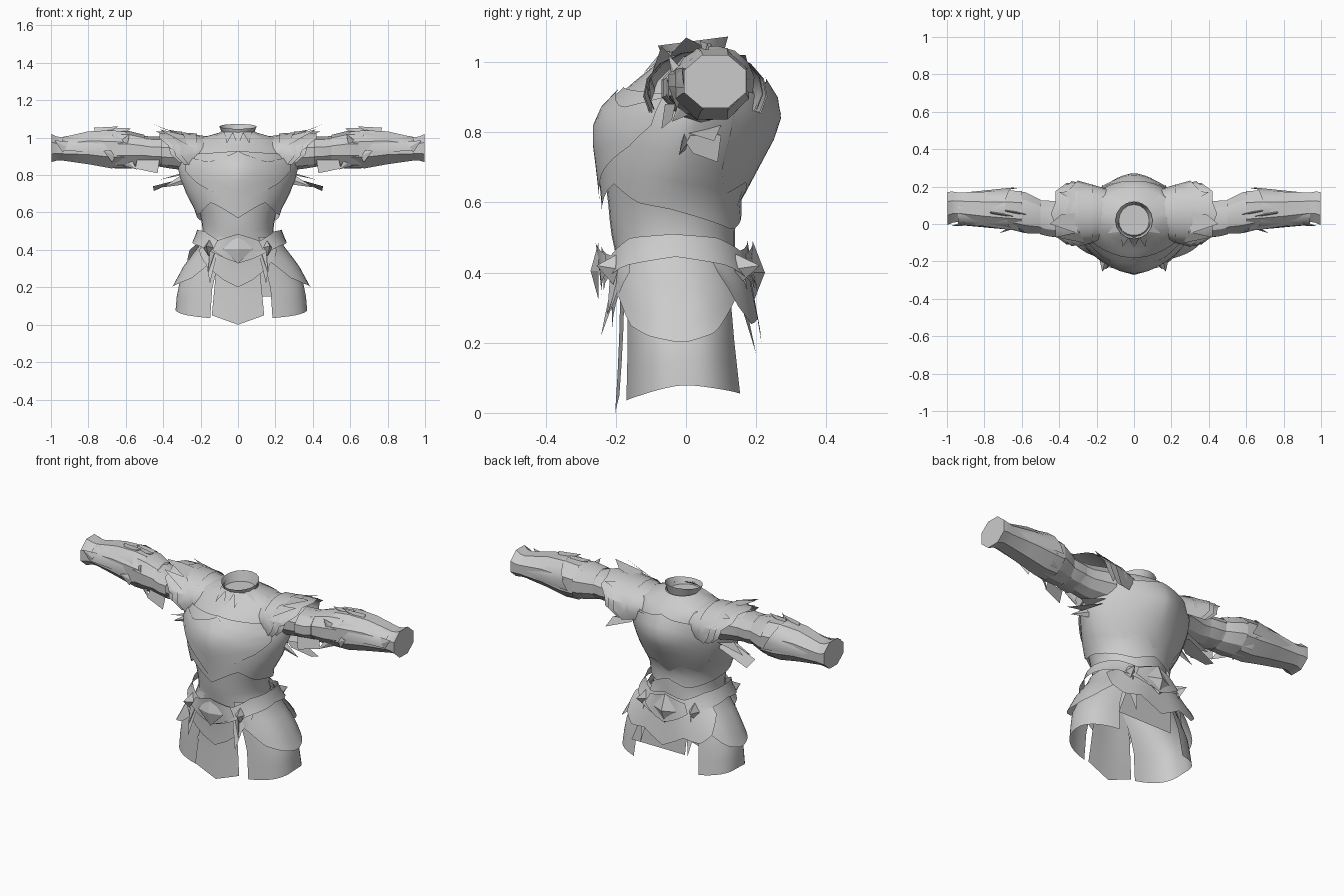
import bpy, bmesh, math
from mathutils import Vector

cube = bpy.data.objects.get("Cube")
if cube:
    bpy.data.objects.remove(cube)

steel = bpy.data.materials.new("grey_steel")
steel.use_nodes = True
GREY = (0.6, 0.6, 0.6, 1)
steel.diffuse_color = GREY
steel.node_tree.nodes["Principled BSDF"].inputs["Base Color"].default_value = GREY


def finish(name, bm, mirror=False, angle=32):
    me = bpy.data.meshes.new(name)
    bmesh.ops.remove_doubles(bm, verts=bm.verts, dist=0.0005)
    bm.to_mesh(me)
    bm.free()
    me.materials.append(steel)
    ob = bpy.data.objects.new(name, me)
    bpy.context.collection.objects.link(ob)
    bpy.ops.object.select_all(action="DESELECT")
    ob.select_set(True)
    bpy.context.view_layer.objects.active = ob
    bpy.ops.object.shade_smooth_by_angle(angle=math.radians(angle))
    if mirror:
        ob.modifiers.new("Mirror", "MIRROR")
    return ob


def grid(name, fn, nu, nv, mirror=False, cap=False):
    """Sheet from fn(u, v), with u and v running from 0 to 1."""
    bm = bmesh.new()
    rows = [[bm.verts.new(fn(i / nu, j / nv)) for i in range(nu + 1)] for j in range(nv + 1)]
    for j in range(nv):
        for i in range(nu):
            bm.faces.new((rows[j][i], rows[j][i + 1], rows[j + 1][i + 1], rows[j + 1][i]))
    if cap:
        bm.faces.new(rows[-1][:-1])
    return finish(name, bm, mirror)


def lerp(table, t):
    """Interpolate rows of a table keyed by their first entry."""
    if t <= table[0][0]:
        return table[0][1:]
    for a, b in zip(table, table[1:]):
        if t <= b[0]:
            k = (t - a[0]) / (b[0] - a[0])
            return [p + (q - p) * k for p, q in zip(a[1:], b[1:])]
    return table[-1][1:]


# Body outline by height: half width, front y, back y, roundness
BODY = [(.03, .35, -.175, .17, 2.6), (.2, .34, -.175, .155, 2.5), (.32, .285, -.18, .148, 2.4),
        (.45, .195, -.2, .14, 2.1), (.52, .188, -.215, .14, 2), (.6, .205, -.222, .135, 2),
        (.7, .26, -.235, .19, 1.8), (.8, .302, -.25, .245, 1.55), (.86, .31, -.235, .26, 1.5),
        (.92, .3, -.18, .24, 1.55), (.98, .26, -.1, .195, 1.8), (1.01, .18, -.08, .16, 2),
        (1.03, .09, -.06, .12, 2)]


def surf(deg, z, off=0):
    """Point on the body; 0 degrees is the front, 90 the left side."""
    rx, yf, yb, p = lerp(BODY, z)
    s, c = math.sin(math.radians(deg)), math.cos(math.radians(deg))
    mid, half = (yf + yb) / 2, (yb - yf) / 2
    return Vector((math.copysign(abs(s) ** (2 / p), s) * (rx + off),
                   mid - math.copysign(abs(c) ** (2 / p), c) * (half + off), z))


def wrap(name, a0, a1, top, bottom, off=0, flare=0, nu=16, nv=5, mirror=False, back=False):
    """Plate lying on the body, its edges given by angle from the front (or back)."""
    def fn(u, v):
        a = a0 + (a1 - a0) * u
        t = abs((a + 180) % 360 - 180)
        zt, zb = lerp(top, t)[0], lerp(bottom, t)[0]
        return surf(a + (180 if back else 0), zt + (zb - zt) * v, off + flare * v)
    return grid(name, fn, nu, nv, mirror)


def spike(name, base, tip, width, thick, mirror=True):
    bm = bmesh.new()
    base, tip = Vector(base), Vector(tip)
    d = tip - base
    bmesh.ops.create_cone(bm, cap_ends=True, segments=4, radius1=1, radius2=0, depth=1)
    q = d.to_track_quat("Z", "Y")
    for v in bm.verts:
        v.co = base + q @ Vector((v.co.x * thick, v.co.y * width, (v.co.z + .5) * d.length))
    return finish(name, bm, mirror, 10)


def sheet(name, pts, mirror=True):
    bm = bmesh.new()
    bm.faces.new([bm.verts.new(p) for p in pts])
    return finish(name, bm, mirror)


def tube(name, sections, sides=10, cap=False):
    """Arm tube along x from sections: x, y, z, half depth, half height."""
    def fn(u, v):
        x, y, z, ry, rz = sections[round(v * (len(sections) - 1))]
        a = math.tau * (u + .5 / sides)
        return (x, y + ry * math.cos(a), z + rz * math.sin(a))
    return grid(name, fn, sides, len(sections) - 1, True, cap)


# Torso and breastplate layers
wrap("torso", 0, 360, [(0, 1.03)], [(0, .42)], nu=32, nv=14)
wrap("cuirass", 0, 360, [(0, .93), (90, .9), (180, .95)],
     [(0, .57), (35, .655), (60, .6), (90, .58), (150, .52), (180, .56)], .01, .01, 40, 8)
wrap("breast_plate", -62, 62, [(0, .93), (35, .87), (62, .9)],
     [(0, .6), (20, .68), (50, .76), (62, .82)], .018, .006, 20, 6)
wrap("back_plate", -55, 55, [(0, .96), (55, .9)],
     [(0, .6), (20, .66), (45, .62), (55, .7)], .014, .006, 20, 6, back=True)

# Collar with pointed trim below the throat
grid("collar", lambda u, v: ((.075 + .025 * v) * math.sin(math.tau * u),
     .02 - (.08 + .02 * v) * math.cos(math.tau * u),
     1.0 + .06 * v - .013 * v * math.cos(math.tau * u)), 16, 2)
grid("neck_floor", lambda u, v: (.09 * v * math.sin(math.tau * u),
     .02 - .09 * v * math.cos(math.tau * u), 1.015), 16, 1)
sheet("collar_center_point", [(-.03, -.07, 1.03), (.03, -.07, 1.03), (.0, -.13, .955)], False)
sheet("collar_side_point", [(.025, -.07, 1.03), (.075, -.045, 1.03), (.06, -.12, .97)])
sheet("collar_wing", [(.07, -.04, 1.03), (.09, .02, 1.035), (.14, -.05, 1.0)])

# Belt, buckle and hanging points
belt = wrap("belt", 0, 360, [(0, .475), (25, .445), (55, .5), (90, .51), (125, .5), (155, .46), (180, .49)],
            [(0, .33), (25, .385), (50, .42), (90, .445), (130, .42), (155, .38), (180, .34)],
            .036, .016, 40, 2)
belt.location.x = .008
wrap("front_tasset", -50, 50, [(0, .44)], [(0, .2), (22, .3), (50, .4)], .026, .01, 12, 3)
wrap("back_tasset", -62, 62, [(0, .44)], [(0, .2), (14, .27), (30, .25), (46, .3), (62, .4)],
     .035, .025, 16, 3, back=True)
for tag, rear in (("front", False), ("back", True)):
    wrap(tag + "_belt_plate", -26, 26, [(0, .485), (26, .45)], [(0, .33), (26, .4)], .05, .008, 8, 2, back=rear)
spike("buckle", (0, -.25, .405), (0, -.272, .405), .08, .08, False)
spike("back_buckle", (0, .19, .4), (0, .225, .4), .09, .08, False)
for tag, y0, y1 in (("front", -.2, -.255), ("back", .145, .21)):
    spike(tag + "_belt_stud", (.155, y0, .41), (.17, y1, .42), .045, .03)
    spike(tag + "_belt_point", (.13, y0 * .98, .4), (.16, y1 * .88, .28), .03, .014)
    sheet(tag + "_belt_tip", [(.1, y0, .43), (.19, y0 * .8, .44), (.15, y1 * .95, .17 if y1 > 0 else .22)])

# Skirt: layered hip plates, set slightly to the left, with front and back panels
hip_parts = [
    wrap("hip_skirt", 22, 150, [(0, .43)], [(22, .035), (50, .05), (90, .08), (150, .055)],
         -.005, .01, 18, 5, True),
    wrap("hip_plate", 26, 145, [(0, .47)],
         [(26, .34), (45, .25), (65, .22), (90, .2), (115, .23), (145, .34)], .008, .022, 18, 5, True)]
for part in hip_parts:
    part.location.x = .018
grid("front_panel", lambda u, v: (.28 * (u - .5) * (.75 + .25 * v),
     -.175 - .015 * v * v - .012 * (1 - abs(2 * u - 1)),
     .42 - v * (.37 + .05 * (1 - abs(2 * u - 1)))), 4, 4)
grid("back_panel", lambda u, v: (.065 * v + .34 * (u - .5) * (.75 + .25 * v), .145 + .015 * v, .42 - .27 * v), 4, 3)

# Arms: sleeve, elbow guard, forearm guard and capped cuff
tube("sleeve", [(.24, .05, .92, .11, .1), (.36, .035, .92, .09, .085), (.45, .035, .925, .085, .075),
                (.56, .05, .93, .09, .08)])
tube("arm_band", [(.41, .025, .925, .1, .08), (.46, .03, .925, .1, .08), (.5, .035, .93, .095, .08)])
tube("elbow_guard", [(.5, .04, .93, .095, .085), (.58, .06, .935, .115, .1), (.66, .075, .935, .11, .1)])
tube("forearm", [(.6, .07, .935, .115, .105), (.68, .075, .938, .113, .11), (.8, .08, .946, .1, .095),
                 (.94, .09, .94, .085, .067), (.97, .09, .942, .09, .07), (.998, .083, .945, .096, .082)],
     8, True)
grid("forearm_plate", lambda u, v: (.62 + .32 * v + .07 * (1 - v) * math.sin(math.pi * u),
     .08 + (.116 - .03 * v) * math.cos(math.pi * (1.15 * u - .1)),
     .943 - .005 * v + (.104 - .038 * v) * math.sin(math.pi * (1.15 * u - .1))), 8, 4, True)
SPIKES = [((.68, .07, 1.02), (.57, .05, 1.05)), ((.76, .06, 1.02), (.64, .04, 1.06)),
          ((.62, -.02, .95), (.58, -.05, 1.02)), ((.66, -.02, .9), (.72, -.05, .93)),
          ((.6, .0, .88), (.54, -.04, .83)), ((.92, .0, .95), (.98, -.012, .985))]
for i, (a, b) in enumerate(SPIKES):
    spike(f"arm_spike_{i + 1}", a, b, .035, .01)
sheet("elbow_flap", [(.42, -.06, .88), (.54, -.03, .88), (.55, -.04, .835), (.43, -.07, .81)])


# Layered shoulder guards with jagged outer edges
def shoulder(name, x0, x1, r0, r1, zc, jag, slant):
    def fn(u, v):
        a = math.pi * (1.3 * u - .15)
        r = r0 + (r1 - r0) * v
        s = math.sin(a)
        edge = jag * v * (round(u * 10) % 2)
        return (x0 + (x1 - x0) * v - slant * (1 - s) * v + edge,
                .055 + r * 1.2 * math.cos(a), zc + r * .85 * s)
    grid(name, fn, 10, 3, True)


shoulder("shoulder_inner", .14, .35, .11, .148, .91, .015, .06)
shoulder("shoulder_middle", .22, .39, .13, .145, .912, .02, .07)
shoulder("shoulder_outer", .3, .425, .135, .138, .917, .02, .08)
sheet("shoulder_top_blade", [(.3, -.05, 1.015), (.3, .06, 1.03), (.39, .05, 1.045), (.45, .0, 1.07)])
sheet("shoulder_front_blade", [(.27, -.1, .96), (.29, -.04, 1.015), (.42, -.07, 1.045)])
sheet("shoulder_back_blade", [(.28, .1, 1.02), (.28, .18, .98), (.4, .17, 1.02)])
spike("shoulder_low_point", (.29, -.1, .92), (.37, -.105, .95), .04, .012)

# Armpit fins
sheet("armpit_fin", [(.26, .03, .82), (.28, .1, .79), (.45, .09, .715), (.455, .02, .74), (.34, .0, .77)])
sheet("armpit_fin_upper", [(.27, .1, .82), (.3, .0, .8), (.42, .08, .775)])
spike("armpit_point", (.28, .0, .78), (.4, -.02, .735), .03, .012)
